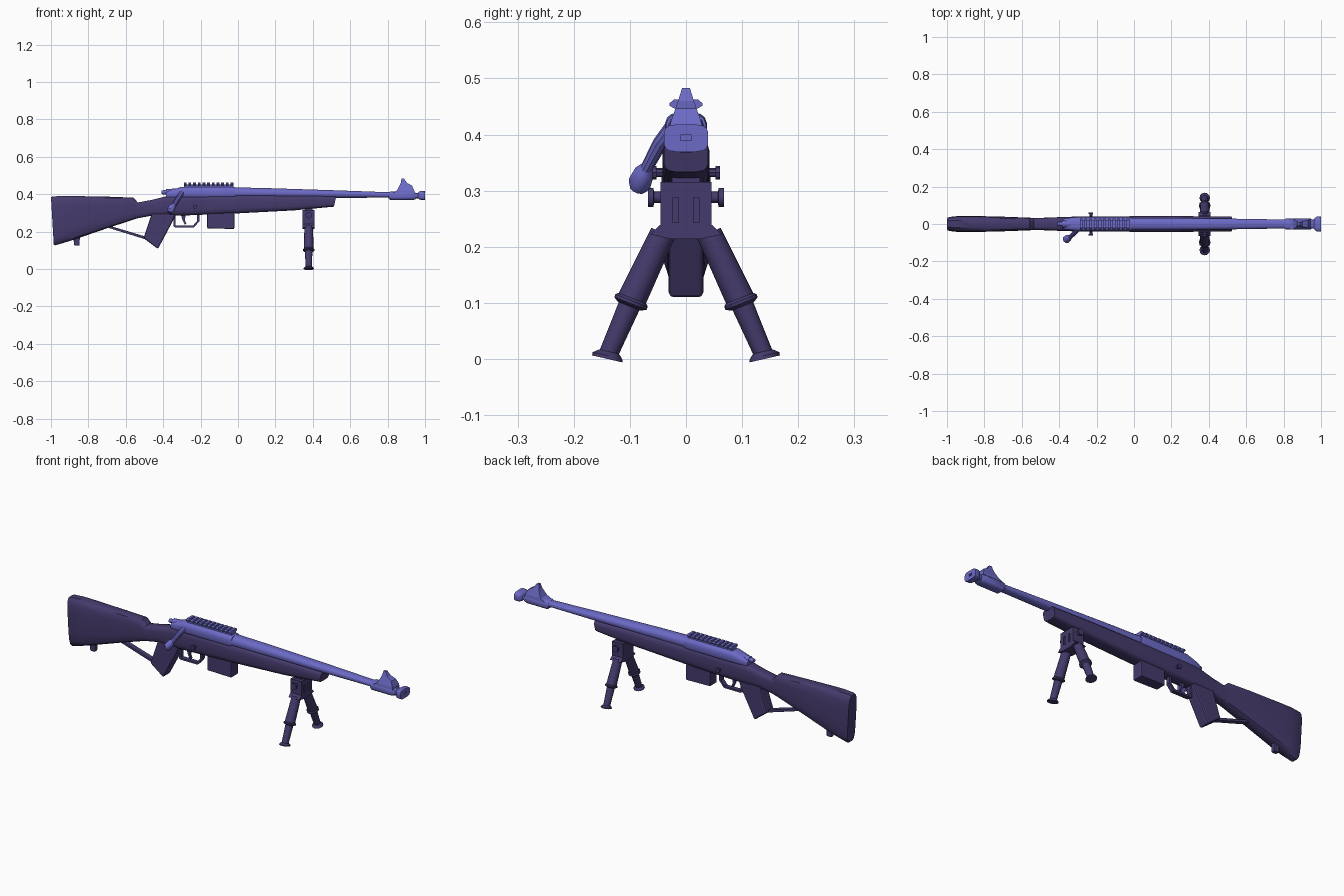
import bpy, bmesh, math
from mathutils import Vector

if "Cube" in bpy.data.objects:
    bpy.data.objects.remove(bpy.data.objects["Cube"])


def material(name, rgb):
    m = bpy.data.materials.new(name)
    m.diffuse_color = (*rgb, 1)
    m.use_nodes = True
    m.node_tree.nodes["Principled BSDF"].inputs["Base Color"].default_value = m.diffuse_color
    return m


METAL = material("violet metal", (0.15, 0.143, 0.56))
DARK = material("dark purple", (0.06, 0.043, 0.15))


def loft(name, rings, mat, angle=35):
    """Skin a list of equal-length point rings and cap both ends."""
    bm = bmesh.new()
    vs = [[bm.verts.new(p) for p in r] for r in rings]
    n = len(vs[0])
    for a, b in zip(vs, vs[1:]):
        for i in range(n):
            j = (i + 1) % n
            bm.faces.new((a[i], a[j], b[j], b[i]))
    bm.faces.new(vs[0])
    bm.faces.new(vs[-1])
    bmesh.ops.recalc_face_normals(bm, faces=bm.faces)
    me = bpy.data.meshes.new(name)
    bm.to_mesh(me)
    bm.free()
    me.materials.append(mat)
    ob = bpy.data.objects.new(name, me)
    bpy.context.collection.objects.link(ob)
    if angle:
        bpy.ops.object.select_all(action='DESELECT')
        ob.select_set(True)
        bpy.context.view_layer.objects.active = ob
        bpy.ops.object.shade_smooth_by_angle(angle=math.radians(angle))
    return ob


def section(xt, zt, xb, zb, w, power=0.5, n=16):
    """Rounded-rectangle ring across x; top and bottom may be slanted."""
    ring = []
    for i in range(n):
        a = 2 * math.pi * (i + 0.5) / n
        c, s = math.cos(a), math.sin(a)
        y = math.copysign(abs(c) ** power, c) * w
        t = (math.copysign(abs(s) ** power, s) + 1) / 2
        ring.append((xb + (xt - xb) * t, y, zb + (zt - zb) * t))
    return ring


def prism(name, pts, w, mat, bevel=0.0):
    """Extrude an xz outline to both sides of y = 0."""
    ob = loft(name, [[(x, y, z) for x, z in pts] for y in (-w, w)], mat, 0)
    if bevel:
        b = ob.modifiers.new("bevel", 'BEVEL')
        b.width = bevel
        b.segments = 2
    return ob


def rod(name, stops, mat, n=12):
    """Round rod through (point, radius) stops."""
    d = (Vector(stops[-1][0]) - Vector(stops[0][0])).normalized()
    u = d.cross(Vector((0, 1, 0)) if abs(d.y) < 0.9 else Vector((1, 0, 0))).normalized()
    v = d.cross(u)
    rings = [[Vector(p) + r * (u * math.cos(2 * math.pi * i / n) + v * math.sin(2 * math.pi * i / n))
              for i in range(n)] for p, r in stops]
    return loft(name, rings, mat)


def box(name, x0, x1, y0, y1, z0, z1, mat):
    return loft(name, [[(x0, y0, z), (x1, y0, z), (x1, y1, z), (x0, y1, z)] for z in (z0, z1)], mat, 0)


def cut(target, cutter):
    cutter.hide_render = True
    cutter.hide_set(True)
    m = target.modifiers.new("cut", 'BOOLEAN')
    m.object = cutter
    m.solver = 'EXACT'


# Stock: butt, comb step, wrist and fore-end in one loft
loft("stock", [section(*s) for s in (
    (-1.0, .385, -.985, .128, .034), (-.99, .389, -.978, .125, .038),
    (-.935, .392, -.92, .142, .044), (-.87, .391, -.87, .158, .044),
    (-.685, .387, -.685, .222, .039), (-.56, .382, -.56, .263, .034),
    (-.535, .356, -.54, .27, .033), (-.46, .37, -.46, .285, .034),
    (-.38, .39, -.38, .285, .038), (-.30, .395, -.30, .285, .040),
    (0, .396, 0, .297, .042), (.30, .394, .30, .313, .042),
    (.525, .389, .513, .333, .040))], DARK)
prism("sling_stud", [(-.88, .165), (-.845, .175), (-.848, .125), (-.876, .125)], .012, DARK, .004)

# Pistol grip with brace to the butt
prism("grip", [(-.46, .30), (-.33, .30), (-.352, .25), (-.428, .107), (-.505, .165)], .031, DARK, .008)
prism("grip_brace", [(-.70, .235), (-.67, .226), (-.49, .172), (-.49, .157), (-.69, .219)], .014, DARK, .002)

# Magazine, trigger and guard
prism("magazine", [(-.165, .30), (-.02, .30), (-.02, .214), (-.165, .217)], .030, DARK, .005)
prism("trigger_guard", [(-.345, .29), (-.345, .228), (-.335, .222), (-.235, .222), (-.207, .255), (-.207, .29),
                        (-.218, .29), (-.218, .258), (-.24, .232), (-.333, .232), (-.333, .29)], .012, DARK)
prism("trigger", [(-.305, .29), (-.280, .29), (-.284, .262), (-.276, .240), (-.285, .238), (-.297, .262)], .006, DARK)

# Receiver and tapering barrel
loft("receiver", [section(x, zt, x, zb, w, .62) for x, zt, zb, w in (
    (-.385, .412, .375, .026), (-.36, .422, .375, .032), (-.30, .440, .375, .038),
    (-.03, .440, .375, .038), (-.015, .437, .375, .036))], METAL)
loft("barrel", [section(x, zt, x, zb, w, .85) for x, zt, zb, w in (
    (-.03, .437, .376, .034), (.15, .433, .378, .033), (.52, .421, .380, .029),
    (.82, .410, .381, .024))], METAL)
for s in (-1, 1):
    rod("receiver_pin", [((-.23, s * .03, .332), .008), ((-.23, s * .053, .332), .008),
                         ((-.23, s * .053, .332), .012), ((-.23, s * .061, .332), .012)], DARK, 8)

# Sight rail with cross teeth
box("rail_base", -.29, -.025, -.018, .018, .43, .451, METAL)
TEETH = 11
for i in range(TEETH):
    x = -.29 + i * (.265 - .015) / (TEETH - 1)
    prof = [(-.020, .446), (-.029, .451), (-.029, .456), (-.022, .462),
            (.022, .462), (.029, .456), (.029, .451), (.020, .446)]
    loft("rail_tooth", [[(xx, y, z) for y, z in prof] for xx in (x, x + .015)], METAL, 0)

# Bolt with turned-down handle and knob
rod("bolt_end", [((-.408, 0, .410), .010), ((-.385, 0, .410), .012), ((-.385, 0, .408), .019),
                 ((-.30, 0, .410), .022)], METAL)
rod("bolt_handle", [((-.295, -.020, .416), .016), ((-.315, -.046, .385), .013),
                    ((-.345, -.073, .335), .011)], METAL, 10)
rod("bolt_knob", [((-.342, -.068, .345), .010), ((-.350, -.074, .333), .018),
                  ((-.362, -.083, .312), .021), ((-.366, -.087, .302), .014)], METAL, 10)

# Muzzle block, front sight and muzzle brake
loft("sight_block", [section(x, zt, x, zb, w, .65) for x, zt, zb, w in (
    (.805, .411, .378, .025), (.815, .414, .368, .031), (.935, .414, .368, .031),
    (.95, .408, .372, .026))], METAL)
loft("front_sight", [[(x0, -w, z), (x1, -w, z), (x1, w, z), (x0, w, z)] for x0, x1, w, z in (
    (.825, .945, .030, .405), (.850, .942, .028, .420), (.864, .930, .019, .446),
    (.870, .903, .014, .460), (.874, .888, .007, .483))], METAL, 0)
brake = loft("muzzle_brake", [section(x, zt, x, zb, w, .5) for x, zt, zb, w in (
    (.945, .406, .378, .024), (.962, .406, .378, .024), (.968, .414, .372, .034),
    (.978, .418, .369, .040), (1.0, .418, .369, .040))], METAL)
cut(brake, box("bore_cutter", .97, 1.05, -.010, .010, .389, .399, METAL))

# Bipod mount
BX = .378
box("bipod_neck", BX - .02, BX + .02, -.025, .025, .30, .335, DARK)
outline = [(-.045, .315), (.045, .315), (.045, .240), (.064, .222), (.028, .214),
           (-.028, .214), (-.064, .222), (-.045, .240)]
mount = loft("bipod_mount", [[(x, y, z) for y, z in outline] for x in (BX - .032, BX + .032)], DARK, 0)
for s in (-1, 1):
    cut(mount, box("slot_cutter", BX + .024, BX + .05, s * .018 - .005, s * .018 + .005, .243, .288, DARK))

# Bipod knobs and legs, mirrored
for s in (-1, 1):
    rod("bipod_knob", [((BX, s * .04, .288), .010), ((BX, s * .057, .288), .010),
                       ((BX, s * .058, .288), .017), ((BX, s * .068, .288), .017)], DARK)
    rod("upper_leg", [((BX, s * .041, .224), .023), ((BX, s * .098, .103), .026)], DARK)
    rod("leg_collar", [((BX, s * .0955, .108), .027), ((BX, s * .097, .104), .031),
                       ((BX, s * .099, .099), .031), ((BX, s * .101, .094), .022)], DARK)
    rod("lower_leg", [((BX, s * .098, .102), .020), ((BX, s * .139, .007), .017)], DARK)
    rod("foot", [((BX, s * .137, .013), .018), ((BX, s * .140, .006), .027),
                 ((BX, s * .140, 0), .028)], DARK)
